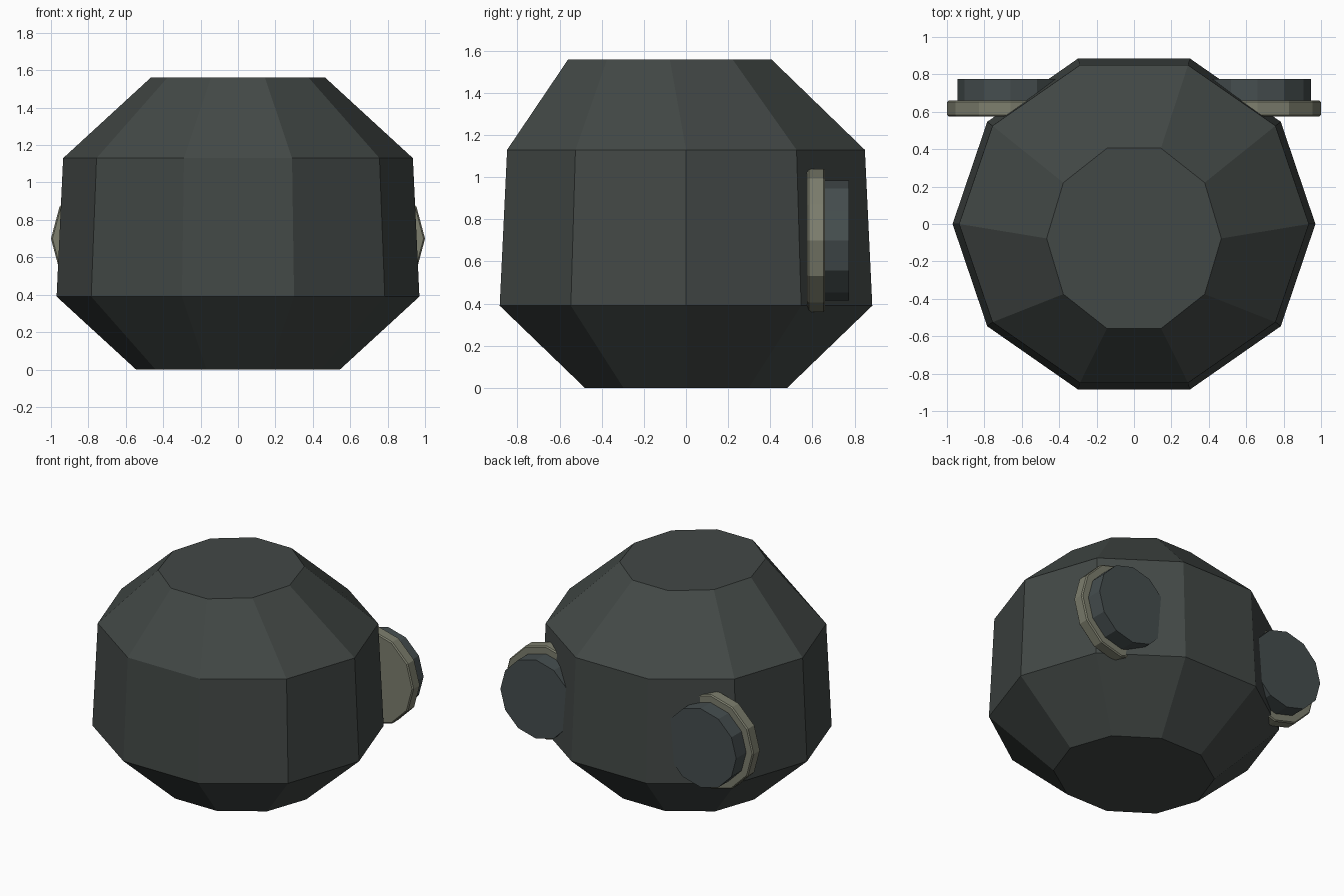
import bpy, bmesh, math

if "Cube" in bpy.data.objects:
    bpy.data.objects.remove(bpy.data.objects["Cube"])


def material(name, rgb):
    m = bpy.data.materials.new(name)
    m.diffuse_color = (*rgb, 1)
    m.use_nodes = True
    m.node_tree.nodes["Principled BSDF"].inputs["Base Color"].default_value = m.diffuse_color
    return m


def loft(name, rings, sides, place, mat):
    """Skin a stack of elliptical rings (rx, ry, offset, height) and cap both ends."""
    bm = bmesh.new()
    loops = []
    for ring in rings:
        rx, ry, off, h = ring
        loops.append([bm.verts.new(place(
            rx * math.cos(math.tau * i / sides),
            ry * math.sin(math.tau * i / sides) + off, h)) for i in range(sides)])
    for a, b in zip(loops, loops[1:]):
        for i in range(sides):
            j = (i + 1) % sides
            bm.faces.new((a[i], a[j], b[j], b[i]))
    bm.faces.new(loops[0][::-1])
    bm.faces.new(loops[-1])
    bmesh.ops.recalc_face_normals(bm, faces=bm.faces)
    mesh = bpy.data.meshes.new(name)
    bm.to_mesh(mesh)
    bm.free()
    mesh.materials.append(mat)
    obj = bpy.data.objects.new(name, mesh)
    bpy.context.collection.objects.link(obj)
    return obj


shell = material("dark_shell", (0.055, 0.065, 0.061))
tan = material("tan_flange", (0.205, 0.21, 0.155))
slate = material("slate_cap", (0.06, 0.075, 0.077))

# Ten-sided body, its top shifted towards the front
loft("body", [(0.545, 0.505, 0, 0), (0.97, 0.93, 0, 0.39),
              (0.935, 0.893, 0, 1.13), (0.467, 0.507, -0.077, 1.56)],
     10, lambda x, y, z: (x, y, z), shell)

# Paired round fittings at the back, pointing along y
for side, s in (("left", -1), ("right", 1)):
    def place(u, v, h, s=s):
        return (s * (0.66 + u), h, 0.70 + v)
    # Flange with slightly eased edges
    loft(f"{side}_flange", [(0.332, 0.332, 0, 0.575), (0.34, 0.34, 0, 0.583),
                            (0.34, 0.34, 0, 0.652), (0.332, 0.332, 0, 0.66)],
         12, place, tan)
    # Cap
    loft(f"{side}_cap", [(0.285, 0.285, 0, 0.64), (0.285, 0.285, 0, 0.775)],
         12, place, slate)
